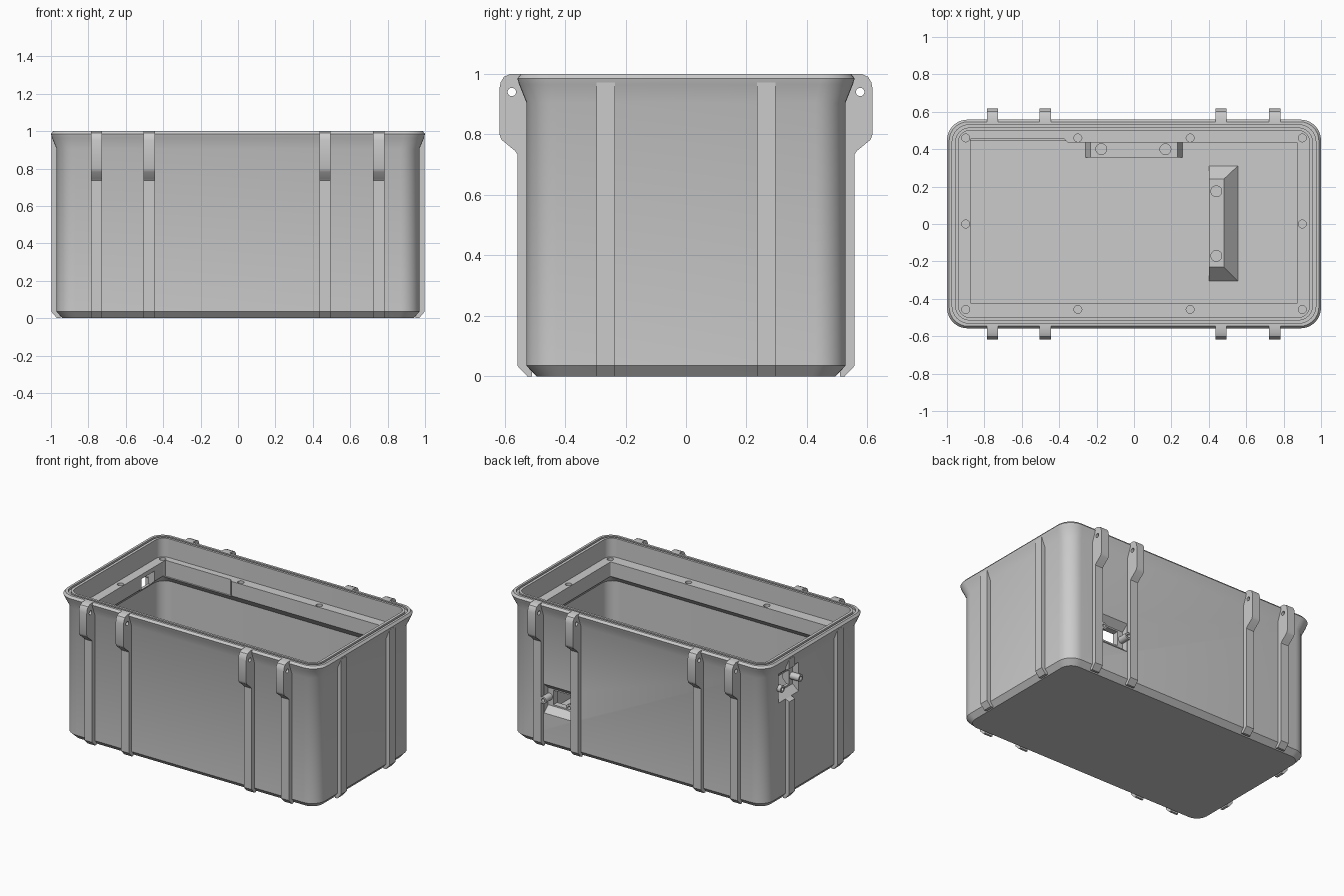
import bpy, bmesh
from math import pi, cos, sin
from mathutils import Matrix, Vector

if "Cube" in bpy.data.objects:
    bpy.data.objects.remove(bpy.data.objects["Cube"], do_unlink=True)

grey = bpy.data.materials.new("plain grey")
grey.use_nodes = True
grey.diffuse_color = (0.6, 0.6, 0.6, 1)
grey.node_tree.nodes["Principled BSDF"].inputs["Base Color"].default_value = (0.6, 0.6, 0.6, 1)


def finish(name, bm, matrix=Matrix()):
    bmesh.ops.recalc_face_normals(bm, faces=bm.faces)
    bm.transform(matrix)
    mesh = bpy.data.meshes.new(name)
    bm.to_mesh(mesh)
    bm.free()
    mesh.materials.append(grey)
    ob = bpy.data.objects.new(name, mesh)
    bpy.context.collection.objects.link(ob)
    return ob


def loft(name, loops, matrix=Matrix()):
    """Skin a stack of equal-length loops and cap both ends."""
    bm = bmesh.new()
    rings = [[bm.verts.new(p) for p in loop] for loop in loops]
    n = len(rings[0])
    for a, b in zip(rings, rings[1:]):
        for i in range(n):
            j = (i + 1) % n
            bm.faces.new((a[i], a[j], b[j], b[i]))
    bm.faces.new(rings[0][::-1])
    bm.faces.new(rings[-1])
    return finish(name, bm, matrix)


def rounded_rect(hx, hy, r, z, cy=0, steps=8):
    pts = []
    for k, (sx, sy) in enumerate(((1, 1), (-1, 1), (-1, -1), (1, -1))):
        for i in range(steps + 1):
            a = (k + i / steps) * pi / 2
            pts.append((sx * (hx - r) + r * cos(a), cy + sy * (hy - r) + r * sin(a), z))
    return pts


def rect(x0, x1, y0, y1, z):
    return [(x0, y0, z), (x1, y0, z), (x1, y1, z), (x0, y1, z)]


def block(name, x0, x1, y0, y1, z0, z1, matrix=Matrix()):
    return loft(name, [rect(x0, x1, y0, y1, z0), rect(x0, x1, y0, y1, z1)], matrix)


def prism(name, profile, half, matrix=Matrix()):
    """Extrude an outward/up profile sideways."""
    return loft(name, [[(x, y, z) for y, z in profile] for x in (-half, half)], matrix)


def rod(name, r, depth, centre, axis="z", sides=20):
    turn = {"x": Matrix.Rotation(pi / 2, 4, "Y"), "y": Matrix.Rotation(pi / 2, 4, "X"), "z": Matrix()}
    bm = bmesh.new()
    bmesh.ops.create_cone(bm, cap_ends=True, segments=sides, radius1=r, radius2=r, depth=depth)
    return finish(name, bm, Matrix.Translation(centre) @ turn[axis])


def cut(targets, cutters):
    for ob in targets:
        for cutter in cutters:
            mod = ob.modifiers.new("cut", "BOOLEAN")
            mod.operation, mod.solver, mod.object = "DIFFERENCE", "EXACT", cutter
            bpy.context.view_layer.objects.active = ob
            bpy.ops.object.modifier_apply(modifier=mod.name)
    for cutter in cutters:
        bpy.data.objects.remove(cutter, do_unlink=True)


# Case shell: outside, grooved rim, screw ledge, cavity
shell = loft("case_shell", [
    rounded_rect(0.94, 0.495, 0.08, 0),
    rounded_rect(0.97, 0.528, 0.1, 0.035),
    rounded_rect(0.97, 0.528, 0.1, 0.905),
    rounded_rect(0.995, 0.552, 0.11, 0.965),
    rounded_rect(1.0, 0.558, 0.11, 0.985),
    rounded_rect(0.988, 0.546, 0.1, 1.0),
    rounded_rect(0.972, 0.53, 0.09, 1.0),
    rounded_rect(0.972, 0.53, 0.09, 0.985),
    rounded_rect(0.957, 0.516, 0.08, 0.985),
    rounded_rect(0.957, 0.516, 0.08, 1.0),
    rounded_rect(0.938, 0.5, 0.06, 1.0),
    rounded_rect(0.938, 0.5, 0.06, 0.87),
    rounded_rect(0.875, 0.43, 0.006, 0.87, 0.005),
    rounded_rect(0.875, 0.43, 0.006, 0.77, 0.005),
    rounded_rect(0.93, 0.488, 0.08, 0.715),
    rounded_rect(0.93, 0.488, 0.08, 0.05),
])

# Ledge screw holes and the shallow notch in the back ledge
spots = [(x, y) for x in (-0.9, -0.3, 0.3, 0.9) for y in (-0.457, 0.46)] + [(-0.9, 0), (0.9, 0)]
holes = [rod("screw_cutter", 0.021, 0.08, (x, y, 0.87)) for x, y in spots]
notch = loft("notch_cutter", [
    [(-0.874, 0.42, z), (-0.34, 0.42, z), (-0.355, 0.437, z), (-0.375, 0.455, z), (-0.874, 0.455, z)]
    for z in (0.76, 0.9)])
cut([shell], holes + [notch])

# Front and back ribs with hinge ears
ear_rib = [(0.51, 0), (0.525, 0), (0.558, 0.035), (0.558, 0.735), (0.565, 0.745), (0.61, 0.782),
           (0.617, 0.8), (0.617, 0.95), (0.613, 0.972), (0.602, 0.99), (0.58, 1.0),
           (0.545, 1.0), (0.545, 0.97), (0.51, 0.9)]
ribs = []
for label, angle in (("back", 0), ("front", pi)):
    for i, x in enumerate((-0.757, -0.475, 0.465, 0.752)):
        place = Matrix.Translation((x, 0, 0)) @ Matrix.Rotation(angle, 4, "Z")
        rib = prism(f"{label}_rib_{i + 1}", ear_rib, 0.03, place)
        side = 1 if label == "back" else -1
        cut([rib], [rod("pin_cutter", 0.014, 0.2, (x, side * 0.576, 0.94), "x")])
        ribs.append(rib)

# Plain ribs on the short sides
side_rib = [(0.95, 0), (0.968, 0), (0.998, 0.035), (0.998, 0.972), (0.975, 0.972), (0.95, 0.9)]
side_ribs = {}
for label, angle in (("left", -pi / 2), ("right", pi / 2)):
    for y in (-0.265, 0.265):
        place = Matrix.Translation((0, y, 0)) @ Matrix.Rotation(angle, 4, "Z")
        where = "front" if y < 0 else "back"
        side_ribs[label, where] = prism(f"{label}_{where}_rib", side_rib, 0.031, place)

# Connector openings: sloped recess, window and two screw bosses
pad = block("opening_pad", 0.49, 0.725, 0.44, 0.51, 0.2, 0.46)


def opening(name, place, targets):
    recess = prism("recess_cutter", [(0.06, -0.13), (0.06, 0.13), (0, 0.1), (-0.045, 0.06),
                                     (-0.045, -0.06), (0, -0.1)], 0.11, place)
    window = block("window_cutter", -0.07, 0.07, -0.2, 0.1, -0.05, 0.05, place)
    cut(targets, [recess, window])
    for i, x in enumerate((-0.1, 0.1)):
        boss = rod(f"{name}_boss_{i + 1}", 0.024, 0.075, (x, -0.012, 0), "y")
        cut([boss], [rod("boss_cutter", 0.012, 0.06, (x, 0.02, 0), "y")])
        boss.data.transform(place)


opening("back_opening", Matrix.Translation((0.608, 0.528, 0.33)), [shell, pad])
opening("side_opening", Matrix.Translation((-0.97, 0.265, 0.79)) @ Matrix.Rotation(pi / 2, 4, "Z"),
        [shell, side_ribs["right", "back"]])

# Mounting blocks on the cavity floor
mount_a = loft("floor_mount", [rect(0.4, 0.56, -0.31, 0.315, 0.045), rect(0.4, 0.48, -0.23, 0.24, 0.13)])
cut([mount_a], [rod("hole_cutter", 0.029, 0.06, (0.44, y, 0.13)) for y in (-0.17, 0.175)])
mount_b = loft("back_mount", [rect(-0.26, 0.26, 0.355, 0.49, 0.045), rect(-0.233, 0.233, 0.355, 0.49, 0.13)])
cut([mount_b], [rod("hole_cutter", 0.029, 0.06, (x, 0.4, 0.13)) for x in (-0.175, 0.168)])

# Smooth rounded corners, crisp edges
bpy.ops.object.select_all(action="DESELECT")
for ob in bpy.context.collection.objects:
    if ob.type == "MESH":
        ob.select_set(True)
        bpy.context.view_layer.objects.active = ob
bpy.ops.object.shade_smooth_by_angle(angle=pi / 6)
